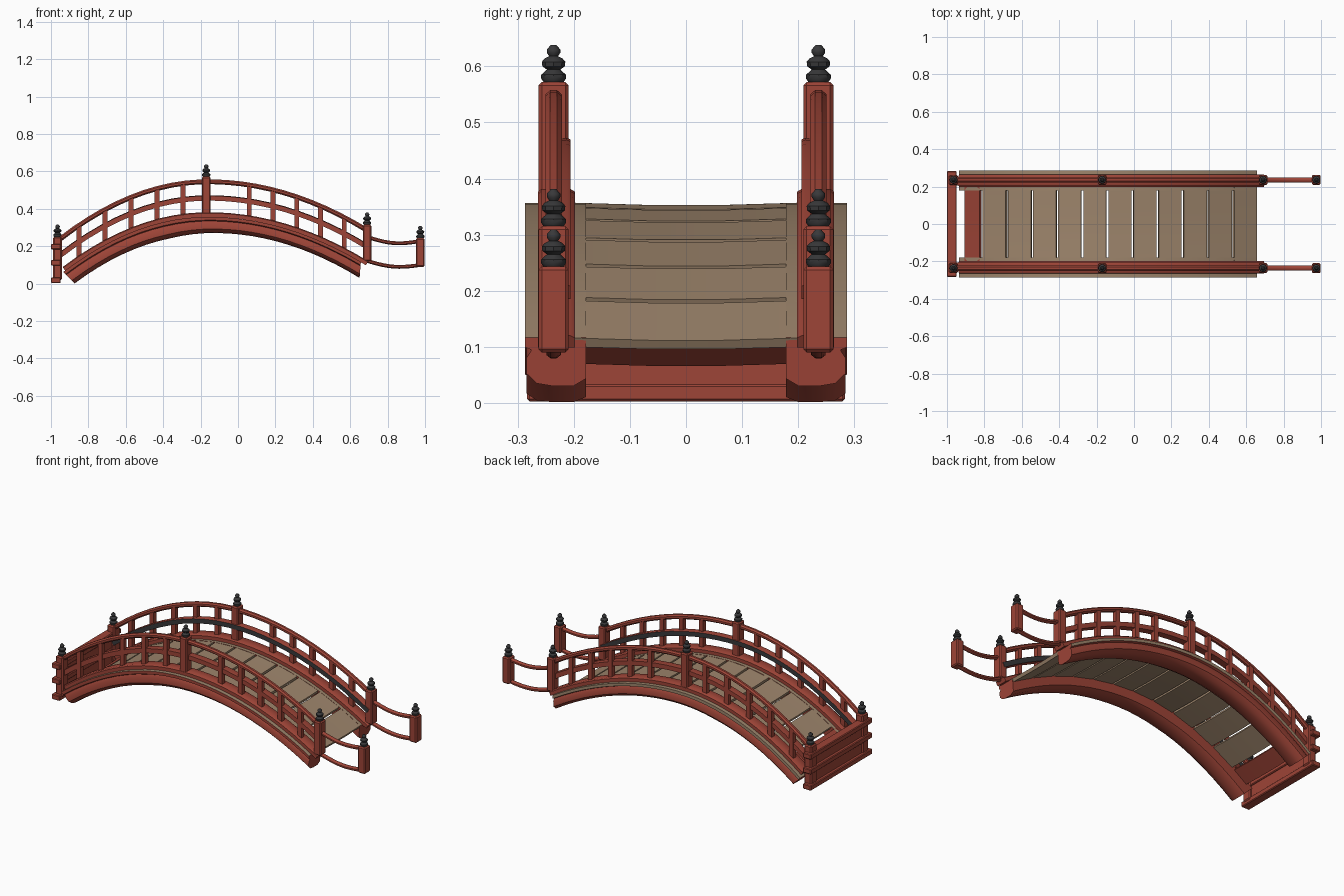
import bpy, bmesh, math
from mathutils import Vector

if "Cube" in bpy.data.objects:
    bpy.data.objects.remove(bpy.data.objects["Cube"])


def material(name, col):
    m = bpy.data.materials.new(name)
    m.diffuse_color = (*col, 1)
    m.use_nodes = True
    m.node_tree.nodes["Principled BSDF"].inputs["Base Color"].default_value = m.diffuse_color
    return m


RED = material("red_paint", (0.34, 0.058, 0.038))
TAN = material("weathered_wood", (0.34, 0.235, 0.15))
DARK = material("dark_metal", (0.04, 0.04, 0.042))


def make(name, bm, mats, smooth=True):
    bmesh.ops.recalc_face_normals(bm, faces=bm.faces)
    me = bpy.data.meshes.new(name)
    bm.to_mesh(me)
    bm.free()
    for m in mats:
        me.materials.append(m)
    ob = bpy.data.objects.new(name, me)
    bpy.context.collection.objects.link(ob)
    if smooth:
        bpy.ops.object.select_all(action='DESELECT')
        ob.select_set(True)
        bpy.context.view_layer.objects.active = ob
        bpy.ops.object.shade_smooth_by_angle(angle=math.radians(40))
    return ob


def loft(name, rings, mats, rule=None):
    """Skin closed rings; rule(segment) gives the material slot."""
    bm = bmesh.new()
    vs = [[bm.verts.new(p) for p in r] for r in rings]
    n = len(rings[0])
    for a, b in zip(vs, vs[1:]):
        for k in range(n):
            f = bm.faces.new((a[k], a[(k + 1) % n], b[(k + 1) % n], b[k]))
            f.material_index = rule(k) if rule else 0
    bm.faces.new(vs[0])
    bm.faces.new(vs[-1])
    return make(name, bm, mats)


def box(name, x0, x1, y0, y1, z0, z1, mat, bevel=0.0):
    bm = bmesh.new()
    bmesh.ops.create_cube(bm, size=1)
    for v in bm.verts:
        v.co = ((x0 + x1) / 2 + v.co.x * (x1 - x0),
                (y0 + y1) / 2 + v.co.y * (y1 - y0),
                (z0 + z1) / 2 + v.co.z * (z1 - z0))
    if bevel:
        bmesh.ops.bevel(bm, geom=bm.edges[:], offset=bevel, segments=1, affect='EDGES')
    return make(name, bm, [mat], False)


def arch(x):
    """Height of the deck line; the left side is steeper."""
    d = x + 0.16
    return 0.365 - (0.49 if d < 0 else 0.36) * d * d


def sweep(name, path, section, mats, rule=None):
    """Sweep a (y, normal) section along an x-z path."""
    rings = []
    for i, p in enumerate(path):
        a, b = path[max(i - 1, 0)], path[min(i + 1, len(path) - 1)]
        t = (Vector(b) - Vector(a)).normalized()
        rings.append([(p[0] - t.y * s[1], s[0], p[1] + t.x * s[1]) for s in section])
    return loft(name, rings, mats, rule)


def arch_path(x0, x1, off, n=22):
    xs = [x0 + (x1 - x0) * i / n for i in range(n + 1)]
    return [(x, arch(x) + off) for x in xs]


def round_section(y, ry, rz, n=8):
    return [(y + ry * math.cos((i + .5) * 2 * math.pi / n),
             rz * math.sin((i + .5) * 2 * math.pi / n)) for i in range(n)]


# finial outline: radius, height
FINIAL = [(.018, 0), (.022, .006), (.022, .013), (.012, .022), (.020, .028), (.021, .036),
          (.016, .042), (.008, .046), (.012, .052), (.012, .058), (.005, .066)]
# post: x, bottom, top
POSTS = [(-0.965, 0.02, 0.25), (-0.17, 0.35, 0.572), (0.69, 0.12, 0.315), (0.975, 0.09, 0.243)]
# girder section: |y|, share of depth
GIRDER = [(.178, 0), (.287, 0), (.287, .2), (.275, .26), (.284, .42), (.284, .75),
          (.266, .95), (.24, 1), (.2, 1), (.178, .85)]

for side, s in (("front", -1), ("back", 1)):
    Y = 0.236 * s

    # arched side girder with wooden cap
    rings = []
    for i in range(25):
        t = i / 24
        xt, xb = -0.935 + t * 1.592, -0.873 + t * 1.523
        zt = arch(xt) - 0.008
        depth = 0.061 + 0.025 * min(1, 3 * t)
        rings.append([(xt + (xb - xt) * d, y * s, zt - depth * d) for y, d in GIRDER])
    loft(side + "_girder", rings, [RED, TAN],
         lambda k: 1 if k == 0 or (k == 1 and s > 0) else 0)

    # handrails following the arch
    sweep(side + "_top_rail", arch_path(-0.95, 0.69, .18), round_section(Y, .016, .014), [RED])
    mid = [(.206 * s, -.013), (.206 * s, .013), (.212 * s, .016), (.246 * s, .013), (.246 * s, -.013)]
    sweep(side + "_middle_rail", arch_path(-0.95, 0.69, .092), mid, [RED, DARK],
          lambda k: 1 if k == 0 else 0)
    low = [(.198 * s, -.012), (.198 * s, .008), (.206 * s, .013), (.258 * s, .013),
           (.264 * s, .008), (.264 * s, -.012)]
    sweep(side + "_bottom_rail", arch_path(-0.93, 0.69, .004), low, [RED])

    # sagging rails of the approach
    for nm, za, sag, zb in (("upper", .25, .022, .228), ("lower", .122, .02, .10)):
        path = [(.69 + .285 * i / 10, za + (zb - za) * i / 10 - sag * math.sin(math.pi * i / 10))
                for i in range(11)]
        sweep(f"{side}_approach_{nm}_rail", path, round_section(Y, .014, .011), [RED])

    # balusters
    xs = [-.85 + .139 * i for i in range(5)] + [.06 + .127 * i for i in range(5)]
    for i, x in enumerate(xs):
        box(f"{side}_baluster_{i}", x - .013, x + .013, Y - .013, Y + .013,
            arch(x), arch(x) + .178, RED)

    # posts with turned finials
    for i, (x, z0, z1) in enumerate(POSTS):
        box(f"{side}_post_{i}", x - .023, x + .023, Y - .027, Y + .027, z0, z1, RED, .006)
        rings = [[(x + r * math.cos(a * math.pi / 4), Y + r * math.sin(a * math.pi / 4), z1 + h)
                  for a in range(8)] for r, h in FINIAL]
        loft(f"{side}_finial_{i}", rings, [DARK])


# deck planks, each tilted along the arch
def plank(name, x0, x1, mat, half=.2, lift=-.008):
    t = (Vector((x1, arch(x1))) - Vector((x0, arch(x0)))).normalized()
    rings = []
    for y, sag in ((-half, 0), (-half / 3, -.004), (half / 3, -.004), (half, 0)):
        top = [(x0, arch(x0)), (x1, arch(x1))]
        low = [(x + t.y * .018, z - t.x * .018) for x, z in reversed(top)]
        rings.append([(x, y, z + lift + sag) for x, z in top + low])
    loft(name, rings, [mat])


STEP = 0.1345
for i in range(11):
    x = -0.815 + STEP * i
    plank(f"deck_plank_{i}", x + .006, x + STEP - .006, TAN)
plank("red_end_plank", -.905, -.825, RED)

# closed end panel with three cross rails
box("end_panel", -.982, -.955, -.24, .24, .02, .2, RED)
for i, z in enumerate((.018, .112, .198)):
    box(f"end_cross_rail_{i}", -1, -.948, -.283, .283, z - .015, z + .015, RED, .004)
